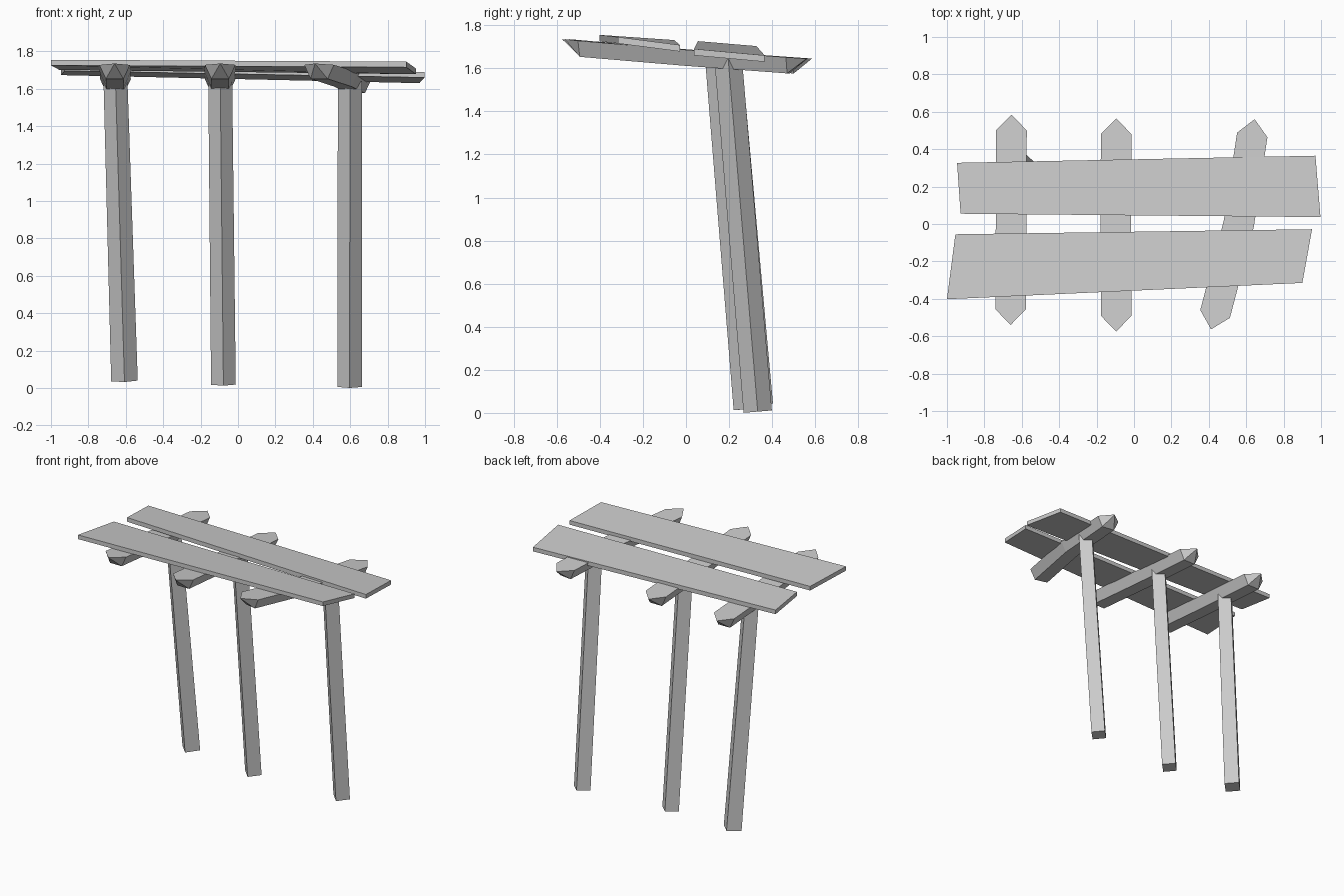
import bpy
import bmesh
from math import pi, cos, sin
from mathutils import Vector

cube = bpy.data.objects.get("Cube")
if cube:
    bpy.data.objects.remove(cube, do_unlink=True)

wood = bpy.data.materials.new("grey_wood")
wood.use_nodes = True
GREY = (0.6, 0.6, 0.6, 1)
wood.diffuse_color = GREY
wood.node_tree.nodes["Principled BSDF"].inputs["Base Color"].default_value = GREY


def make(name, rings):
    """Skin equal-sized rings of points, cap both ends and keep faces flat."""
    bm = bmesh.new()
    loops = [[bm.verts.new(p) for p in ring] for ring in rings]
    n = len(loops[0])
    for a, b in zip(loops, loops[1:]):
        for i in range(n):
            j = (i + 1) % n
            bm.faces.new((a[i], a[j], b[j], b[i]))
    bm.faces.new(loops[0])
    bm.faces.new(loops[-1])
    bmesh.ops.remove_doubles(bm, verts=bm.verts, dist=0.0005)
    bmesh.ops.recalc_face_normals(bm, faces=bm.faces)
    mesh = bpy.data.meshes.new(name)
    bm.to_mesh(mesh)
    bm.free()
    mesh.materials.append(wood)
    obj = bpy.data.objects.new(name, mesh)
    bpy.context.collection.objects.link(obj)


def post(name, bottom, top, r_bottom, r_top):
    """Leaning square post, set corner-on, cut square to its axis."""
    bottom, top = Vector(bottom), Vector(top)
    turn = Vector((0, 0, 1)).rotation_difference(top - bottom)
    rings = []
    for centre, r in ((bottom, r_bottom), (top, r_top)):
        rings.append([centre + turn @ Vector((r * cos(k * pi / 2), r * sin(k * pi / 2), 0))
                      for k in range(4)])
    make(name, rings)


def beam(name, front, middle, back):
    """Slightly bent beam, narrower underneath, with a pointed upper edge at each end."""
    front, middle, back = Vector(front), Vector(middle), Vector(back)
    half_top, half_low, depth, nose = 0.082, 0.047, 0.075, 0.085

    def ring(centre, along):
        side = Vector((along.y, -along.x, 0)).normalized()
        down = Vector((0, 0, -depth))
        return [centre - side * half_top, centre, centre + side * half_top,
                centre + side * half_low + down, centre - side * half_low + down]

    d1, d2 = (middle - front).normalized(), (back - middle).normalized()
    rings = [ring(front + d1 * nose, d1), ring(middle, d1 + d2), ring(back - d2 * nose, d2)]
    rings[0][1], rings[-1][1] = front, back

    bm_rings = rings
    make(name, bm_rings)
    # Split the end caps into facets that meet at the tip
    mesh = bpy.data.objects[name].data
    bm = bmesh.new()
    bm.from_mesh(mesh)
    for tip in (front, back):
        v = min(bm.verts, key=lambda w: (w.co - tip).length)
        cap = [f for f in v.link_faces if len(f.verts) == 5]
        bmesh.ops.poke(bm, faces=cap)
        hub = min((e.other_vert(v) for e in v.link_edges),
                  key=lambda w: 0 if len(w.link_faces) == 5 and
                  all(len(f.verts) == 3 for f in w.link_faces) else 1)
        bmesh.ops.pointmerge(bm, verts=[v, hub], merge_co=tip)
    bmesh.ops.recalc_face_normals(bm, faces=bm.faces)
    bm.to_mesh(mesh)
    bm.free()


def plank(name, corners, thickness=0.03):
    """Twisted board given by its four upper corners."""
    upper = [Vector(c) for c in corners]
    make(name, [[p - Vector((0, 0, thickness)) for p in upper], upper])


post("right_post", (-0.607, 0.333, 0.038), (-0.655, 0.195, 1.64), 0.071, 0.064)
post("middle_post", (-0.078, 0.287, 0.018), (-0.095, 0.153, 1.64), 0.066, 0.064)
post("left_post", (0.597, 0.333, 0.006), (0.598, 0.196, 1.64), 0.066, 0.064)

beam("right_beam", (-0.66, -0.54, 1.735), (-0.657, 0, 1.687), (-0.655, 0.585, 1.645))
beam("middle_beam", (-0.095, -0.575, 1.735), (-0.097, 0, 1.687), (-0.095, 0.565, 1.645))
beam("left_beam", (0.412, -0.563, 1.735), (0.56, 0, 1.687), (0.645, 0.56, 1.645))

plank("front_plank", [(-1, -0.402, 1.755), (0.9, -0.315, 1.745),
                      (0.952, -0.028, 1.708), (-0.955, -0.055, 1.731)])
plank("back_plank", [(-0.927, 0.055, 1.726), (0.997, 0.037, 1.69),
                     (0.97, 0.365, 1.66), (-0.946, 0.327, 1.703)])
